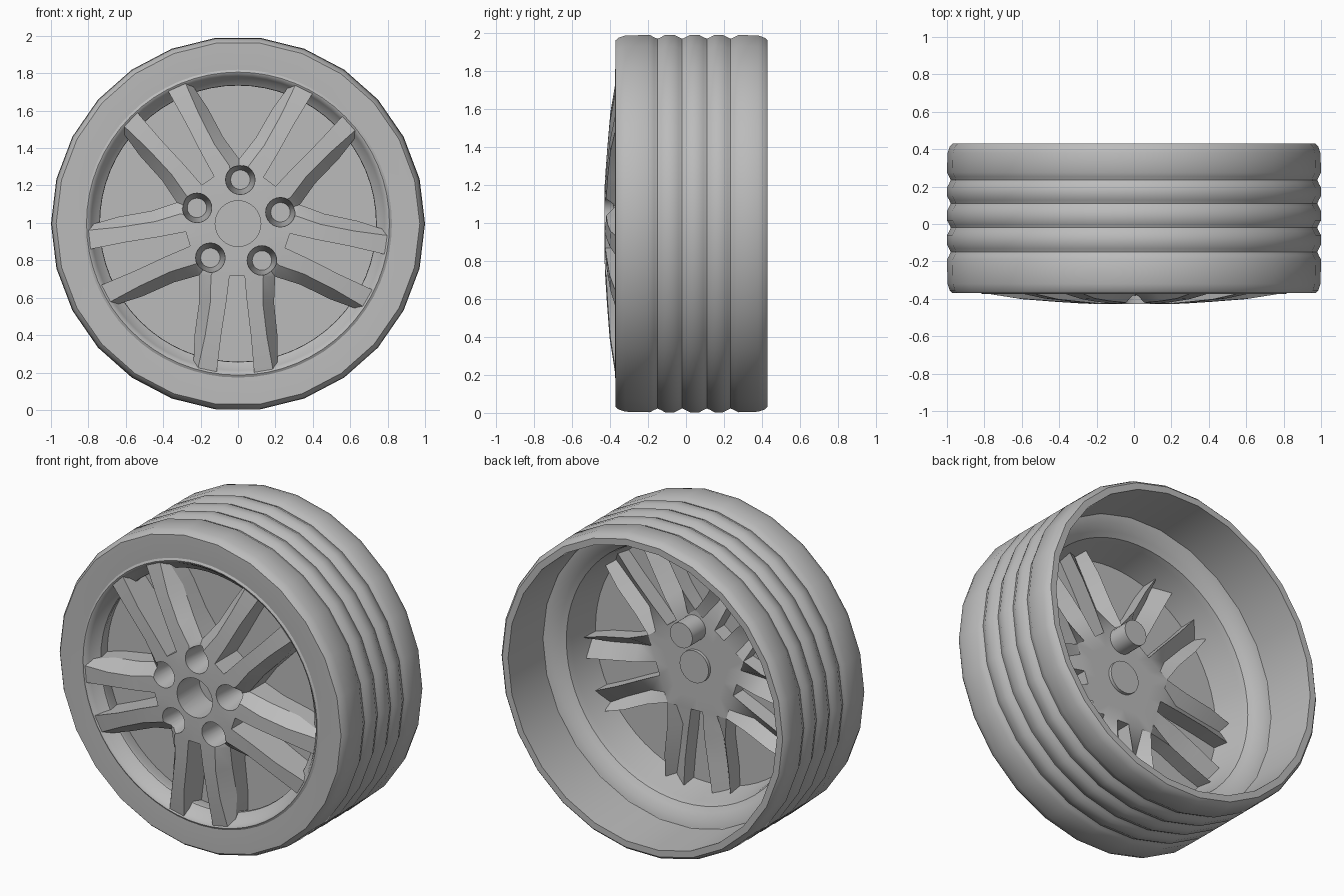
import bpy, bmesh, math
from math import cos, sin, radians, tan, tau

if "Cube" in bpy.data.objects:
    bpy.data.objects.remove(bpy.data.objects["Cube"])

CZ = 0.996  # wheel axis height

grey = bpy.data.materials.new("plain grey")
grey.diffuse_color = (0.5, 0.5, 0.5, 1)
grey.use_nodes = True
grey.node_tree.nodes["Principled BSDF"].inputs["Base Color"].default_value = grey.diffuse_color


def finish(name, bm):
    bmesh.ops.remove_doubles(bm, verts=bm.verts, dist=1e-5)
    bmesh.ops.recalc_face_normals(bm, faces=bm.faces)
    me = bpy.data.meshes.new(name)
    bm.to_mesh(me)
    bm.free()
    ob = bpy.data.objects.new(name, me)
    bpy.context.collection.objects.link(ob)
    me.materials.append(grey)
    return ob


def smooth(ob, angle=35):
    bpy.ops.object.select_all(action='DESELECT')
    ob.select_set(True)
    bpy.context.view_layer.objects.active = ob
    bpy.ops.object.shade_smooth_by_angle(angle=radians(angle))


def lathe(bm, profile, segs, closed=False, cx=0.0, cz=0.0):
    """Spin (y, r) points around an axis parallel to y."""
    rings = []
    for y, r in profile:
        if r == 0:
            rings.append([bm.verts.new((cx, y, CZ + cz))] * segs)
        else:
            rings.append([bm.verts.new((cx + r * cos(tau * i / segs), y,
                                        CZ + cz + r * sin(tau * i / segs)))
                          for i in range(segs)])
    n = len(rings)
    for k in range(n if closed else n - 1):
        a, b = rings[k], rings[(k + 1) % n]
        for i in range(segs):
            j = (i + 1) % segs
            vs = list(dict.fromkeys([a[i], a[j], b[j], b[i]]))
            if len(vs) > 2:
                bm.faces.new(vs)


# Tyre: low segment count, four rounded grooves, open hollow back
prof = [(-.366, .81), (-.37, .9), (-.37, .972), (-.355, .985), (-.32, .997)]
for g in (-.15, -.02, .11, .235):
    prof += [(g - .04, 1.0), (g - .018, .988), (g, .98), (g + .018, .988), (g + .04, 1.0)]
prof += [(.38, .997), (.415, .985), (.43, .97), (.43, .93), (.1, .92), (.05, .85), (-.3, .85)]
bm = bmesh.new()
lathe(bm, prof, 26, closed=True)
smooth(finish("tyre", bm))

# Rim: front lip, narrow throat, stepped barrel at the back
rim = [(.1, .915), (.09, .87), (.06, .83), (.04, .80), (0, .79), (-.2, .762),
       (-.285, .738), (-.3, .74), (-.325, .77), (-.35, .785), (-.37, .80),
       (-.374, .81), (-.364, .828), (-.3, .84), (0, .87)]
bm = bmesh.new()
lathe(bm, rim, 64, closed=True)
smooth(finish("rim", bm))

# Brake disc plate crossing the spokes
bm = bmesh.new()
lathe(bm, [(-.205, 0), (-.205, .764), (-.195, .764), (-.195, 0)], 64)
smooth(finish("backing_disc", bm))

# Hub and five pairs of spokes, made from ten mirrored wedges
T36 = tan(radians(36))
# each section: radial u, tangential t, front y, back y (per column)
sections = [
    (.20, (0, .03, .10, .20 * T36), (-.428,) * 4, (-.1,) * 4),
    (.28, (0, .04, .14, .28 * T36), (-.425, -.425, -.42, -.36), (-.1,) * 4),
    (.42, (0, .055, .14, .20), (0, -.416, -.412, -.33), (0, -.09, -.16, -.09)),
    (.60, (0, .08, .165, .222), (0, -.402, -.398, -.31), (0, -.09, -.16, -.09)),
    (.80, (0, .10, .20, .225), (0, -.372, -.37, -.33), (0, -.10, -.17, -.10)),
]


def wedge(bm, phi, s):
    def vert(sec, col, back):
        if sec < 0:
            return bm.verts.new((0, -.1 if back else -.428, CZ))
        u, ts, front, rear = sections[sec]
        t = ts[col]
        if sec == 4:                       # tips follow the rim circle
            u = math.sqrt(u * u - t * t)
        t *= s
        return bm.verts.new((u * cos(phi) - t * sin(phi),
                             (rear if back else front)[col],
                             CZ + u * sin(phi) + t * cos(phi)))
    grid = {}
    for sec in range(-1, 5):
        for col in range(4):
            if (sec < 0 and col) or (sec > 1 and not col):
                continue
            for back in (0, 1):
                grid[sec, col, back] = vert(sec, col, back)
    for back in (0, 1):
        for c in range(3):
            bm.faces.new([grid[-1, 0, back], grid[0, c, back], grid[0, c + 1, back]])
        for sec in range(4):
            for c in range(0 if sec == 0 else 1, 3):
                bm.faces.new([grid[sec, c, back], grid[sec + 1, c, back],
                              grid[sec + 1, c + 1, back], grid[sec, c + 1, back]])
    path = [(1, 0), (1, 1), (2, 1), (3, 1), (4, 1), (4, 2), (4, 3), (3, 3), (2, 3), (1, 3)]
    for a, b in zip(path, path[1:]):
        bm.faces.new([grid[(*a, 0)], grid[(*b, 0)], grid[(*b, 1)], grid[(*a, 1)]])


bm = bmesh.new()
for k in range(5):
    for s in (-1, 1):
        wedge(bm, radians(53 + 72 * k), s)
spokes = finish("hub_and_spokes", bm)

# Cutter: centre bore and five tapered bolt holes
bm = bmesh.new()
lathe(bm, [(-.5, 0), (-.5, .122), (-.21, .122), (-.21, 0)], 32)
for k in range(5):
    a = radians(87 + 72 * k)
    lathe(bm, [(-.5, 0), (-.5, .082), (-.40, .078), (-.21, .052), (-.21, 0)], 24,
          cx=.235 * cos(a), cz=.235 * sin(a))
cutter = finish("hole_cutter", bm)
cutter.hide_render = True
mod = spokes.modifiers.new("holes", 'BOOLEAN')
mod.operation = 'DIFFERENCE'
mod.solver = 'EXACT'
mod.object = cutter
bpy.context.view_layer.objects.active = spokes
bpy.ops.object.modifier_apply(modifier=mod.name)
bpy.data.objects.remove(cutter)
smooth(spokes, 30)

# Back of the hub: centre boss and the one long bolt tube
bm = bmesh.new()
lathe(bm, [(-.12, 0), (-.12, .1), (-.08, .1), (-.08, 0)], 32)
smooth(finish("hub_boss", bm))
a = radians(87)
bm = bmesh.new()
lathe(bm, [(-.15, 0), (-.15, .078), (.03, .078), (.03, 0)], 24,
      cx=.235 * cos(a), cz=.235 * sin(a))
smooth(finish("bolt_tube", bm))
